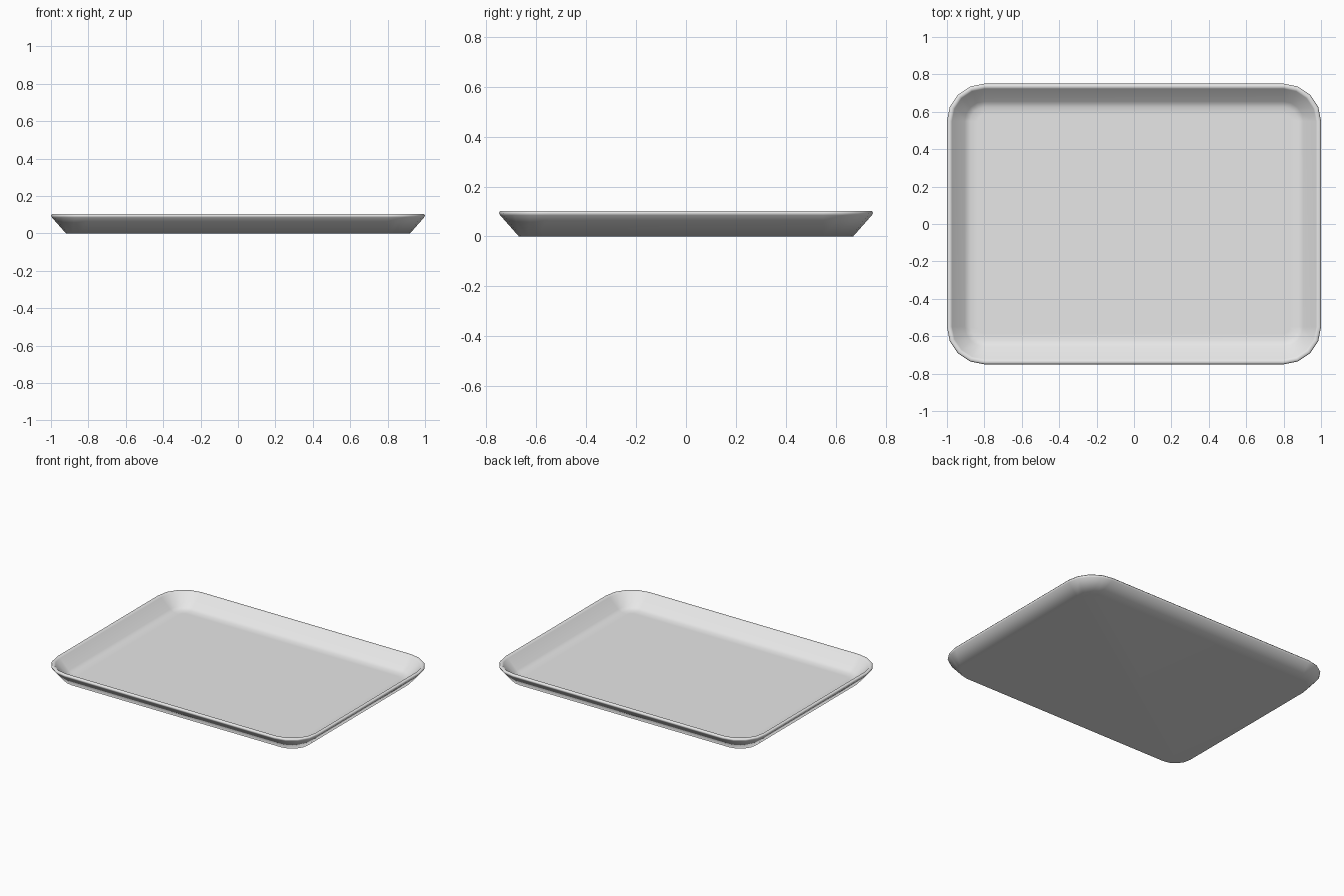
import bpy
import bmesh
from math import cos, sin, pi

cube = bpy.data.objects.get("Cube")
if cube:
    bpy.data.objects.remove(cube)

HALF_X, HALF_Y, RADIUS, SEGMENTS = 1.0, 0.75, 0.2, 4

# Light grey plastic
grey = bpy.data.materials.new("light grey")
grey.use_nodes = True
grey.diffuse_color = (0.8, 0.8, 0.8, 1)
grey.node_tree.nodes["Principled BSDF"].inputs["Base Color"].default_value = (0.8, 0.8, 0.8, 1)


def rounded_ring(bm, inset, z):
    """Vertices of a rounded rectangle, inset from the outer rim."""
    ring = []
    r = RADIUS - inset
    for corner, (sx, sy) in enumerate([(1, 1), (-1, 1), (-1, -1), (1, -1)]):
        for i in range(SEGMENTS + 1):
            a = (corner + i / SEGMENTS) * pi / 2
            ring.append(bm.verts.new((sx * (HALF_X - RADIUS) + r * cos(a),
                                      sy * (HALF_Y - RADIUS) + r * sin(a), z)))
    return ring


# Cross-section (inset, height): underside, sloped wall, rim, inner wall, floor
profile = [(0.08, 0), (0.005, 0.085), (0, 0.095), (0.006, 0.103), (0.02, 0.103),
           (0.027, 0.096), (0.095, 0.03), (0.125, 0.018), (0.165, 0.014)]

bm = bmesh.new()
rings = [rounded_ring(bm, inset, z) for inset, z in profile]
for low, high in zip(rings, rings[1:]):
    for i in range(len(low)):
        j = (i + 1) % len(low)
        bm.faces.new((low[i], low[j], high[j], high[i]))
bm.faces.new(reversed(rings[0]))
bm.faces.new(rings[-1])
for face in bm.faces:
    face.smooth = True

mesh = bpy.data.meshes.new("tray")
bm.to_mesh(mesh)
bm.free()
mesh.materials.append(grey)
tray = bpy.data.objects.new("tray", mesh)
bpy.context.collection.objects.link(tray)

# Keep the large base and floor evenly shaded
tray.modifiers.new("even shading", 'WEIGHTED_NORMAL')
